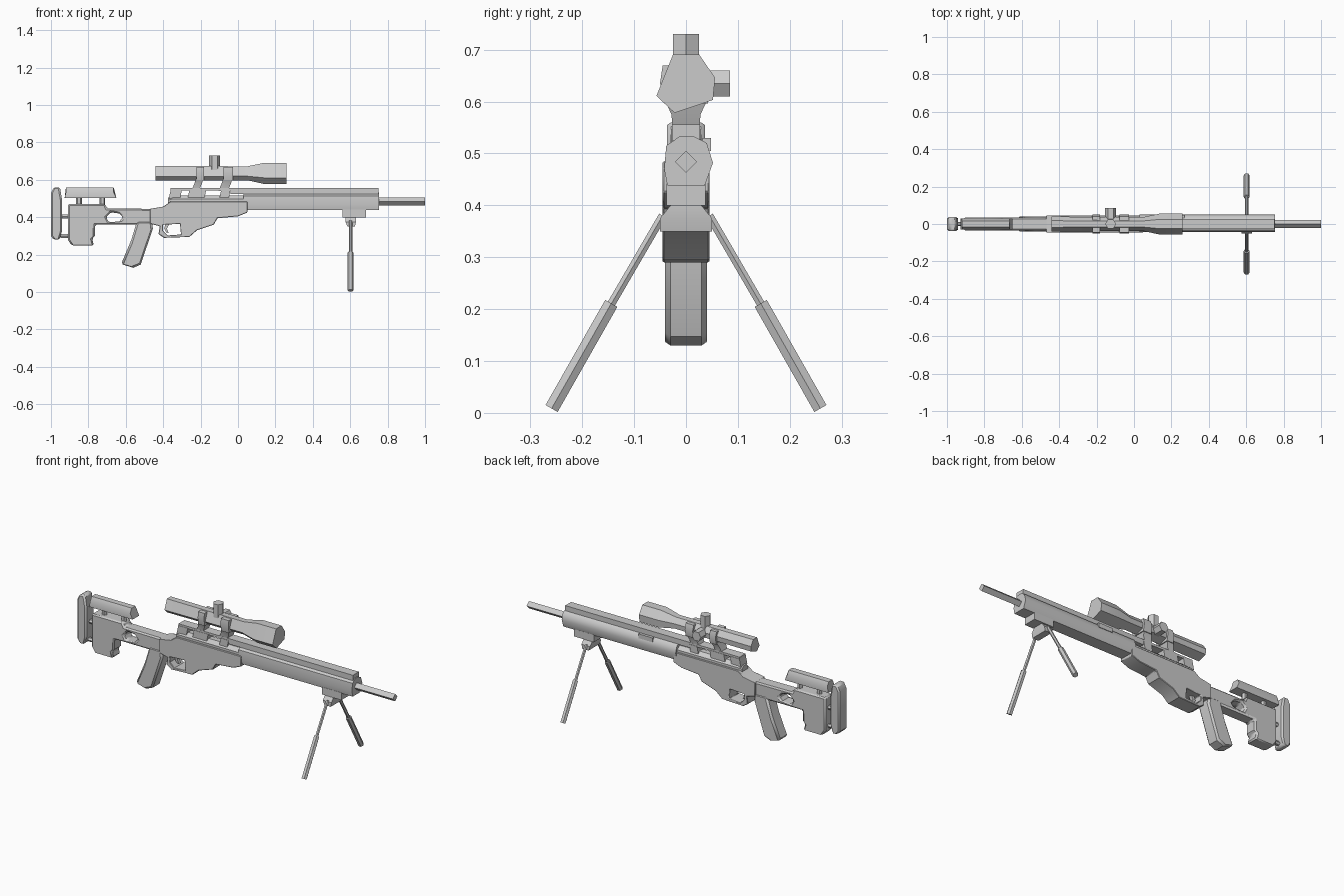
import bpy, bmesh, math
from mathutils import Vector

if "Cube" in bpy.data.objects:
    bpy.data.objects.remove(bpy.data.objects["Cube"])

grey = bpy.data.materials.new("neutral grey")
grey.diffuse_color = (0.6, 0.6, 0.6, 1)
grey.use_nodes = True
grey.node_tree.nodes["Principled BSDF"].inputs["Base Color"].default_value = grey.diffuse_color


def finish(name, bm, bevel=0.0, smooth=30):
    bmesh.ops.remove_doubles(bm, verts=bm.verts, dist=1e-5)
    bmesh.ops.recalc_face_normals(bm, faces=bm.faces)
    me = bpy.data.meshes.new(name)
    bm.to_mesh(me)
    bm.free()
    ob = bpy.data.objects.new(name, me)
    bpy.context.collection.objects.link(ob)
    me.materials.append(grey)
    if bevel:
        mod = ob.modifiers.new("chamfer", 'BEVEL')
        mod.width, mod.segments = bevel, 1
        mod.limit_method, mod.angle_limit = 'ANGLE', math.radians(50)
    bpy.ops.object.select_all(action='DESELECT')
    ob.select_set(True)
    bpy.context.view_layer.objects.active = ob
    bpy.ops.object.shade_smooth_by_angle(angle=math.radians(smooth))
    return ob


def slab(name, outline, half, holes=(), y=0.0, bevel=0.0):
    """Side outline in x, z extruded to both sides of y, with optional holes."""
    cu = bpy.data.curves.new(name, 'CURVE')
    cu.dimensions, cu.fill_mode, cu.extrude = '2D', 'BOTH', half
    for pts in (outline, *holes):
        sp = cu.splines.new('POLY')
        sp.points.add(len(pts) - 1)
        for p, (a, b) in zip(sp.points, pts):
            p.co = (a, b, 0, 1)
        sp.use_cyclic_u = True
    tmp = bpy.data.objects.new(name + "_curve", cu)
    bpy.context.collection.objects.link(tmp)
    dg = bpy.context.evaluated_depsgraph_get()
    me = bpy.data.meshes.new_from_object(tmp.evaluated_get(dg))
    bm = bmesh.new()
    bm.from_mesh(me)
    for v in bm.verts:
        v.co = Vector((v.co.x, y - v.co.z, v.co.y))
    bpy.data.objects.remove(tmp)
    bpy.data.meshes.remove(me)
    return finish(name, bm, bevel)


def loft(name, rings, smooth=30):
    """Skin a list of equal-length rings of points and cap both ends."""
    bm = bmesh.new()
    vs = [[bm.verts.new(p) for p in r] for r in rings]
    n = len(vs[0])
    for a, b in zip(vs, vs[1:]):
        for i in range(n):
            bm.faces.new((a[i], a[(i + 1) % n], b[(i + 1) % n], b[i]))
    bm.faces.new(vs[0])
    bm.faces.new(vs[-1])
    return finish(name, bm, smooth=smooth)


def section(x, pts, scale=1.0, cz=0.0):
    return [(x, y * scale, cz + z * scale) for y, z in pts]


def rod(name, p, q, r, n=6, turn=0.0):
    p, q = Vector(p), Vector(q)
    rot = (q - p).to_track_quat('Z', 'Y')
    ring = [rot @ Vector((r * math.cos(turn + math.tau * i / n),
                          r * math.sin(turn + math.tau * i / n), 0)) for i in range(n)]
    return loft(name, [[p + v for v in ring], [q + v for v in ring]], smooth=20)


def box(name, x0, x1, z0, z1, half, y=0.0):
    return slab(name, [(x0, z0), (x1, z0), (x1, z1), (x0, z1)], half, y=y)


# Shoulder pad, its rods and the rear stock with its hexagonal opening
slab("butt_pad", [(-1, 0.30), (-0.985, 0.28), (-0.955, 0.28), (-0.94, 0.33), (-0.94, 0.49),
                  (-0.952, 0.56), (-0.985, 0.56), (-1, 0.53)], 0.037, bevel=0.008)
for z in (0.30, 0.405):
    rod("butt_rod", (-0.95, 0, z), (-0.90, 0, z), 0.012)
slab("rear_stock", [(-0.91, 0.47), (-0.71, 0.47), (-0.70, 0.447), (-0.45, 0.445), (-0.45, 0.36),
                    (-0.765, 0.36), (-0.765, 0.30), (-0.78, 0.285), (-0.77, 0.25),
                    (-0.89, 0.25), (-0.91, 0.28)], 0.036,
     [[(-0.705, 0.40), (-0.68, 0.427), (-0.635, 0.42), (-0.615, 0.40), (-0.635, 0.378),
       (-0.69, 0.373)]], bevel=0.008)

# Cheek rest on two posts
loft("cheek_rest", [[(x0 if z < 0.53 else x1, y, z) for y, z in
                     ((-0.03, 0.503), (0.03, 0.503), (0.03, 0.535), (0.017, 0.56),
                      (-0.017, 0.56), (-0.03, 0.535))]
                    for x0, x1 in ((-0.927, -0.92), (-0.65, -0.665))])
for x in (-0.85, -0.725):
    rod("cheek_post", (x, 0, 0.46), (x, 0, 0.51), 0.015)

# Grip and chassis with guard opening and trigger
slab("grip", [(-0.54, 0.38), (-0.57, 0.28), (-0.625, 0.15), (-0.56, 0.13), (-0.52, 0.147),
              (-0.455, 0.34), (-0.46, 0.38)], 0.04, bevel=0.01)
slab("chassis", [(-0.47, 0.445), (-0.40, 0.457), (-0.36, 0.485), (0.05, 0.485), (0.05, 0.425),
                 (0.0, 0.405), (-0.11, 0.395), (-0.13, 0.36), (-0.22, 0.33), (-0.26, 0.295),
                 (-0.395, 0.29), (-0.425, 0.31), (-0.418, 0.352), (-0.47, 0.365)], 0.045,
     [[(-0.402, 0.36), (-0.31, 0.365), (-0.305, 0.308), (-0.375, 0.303), (-0.402, 0.33)]],
     bevel=0.006)
slab("trigger", [(-0.385, 0.37), (-0.365, 0.37), (-0.38, 0.34), (-0.37, 0.315),
                 (-0.385, 0.32), (-0.395, 0.34)], 0.01)

# Receiver tube, faceted shroud and square barrel
tube = [(0.040 * math.cos(math.tau * (i + .5) / 8), 0.034 * math.sin(math.tau * (i + .5) / 8))
        for i in range(8)]
loft("receiver", [section(-0.375, tube, 0.7, 0.482), section(-0.35, tube, 1, 0.485),
                  section(0.05, tube, 1, 0.485)])
shroud = [(-0.038, 0.515), (-0.012, 0.533), (0.015, 0.533), (0.040, 0.52), (0.052, 0.482),
          (0.036, 0.438), (-0.036, 0.438), (-0.042, 0.47)]
loft("shroud", [section(0.03, shroud), section(0.755, shroud)], smooth=50)
rod("barrel", (0.74, 0, 0.484), (1, 0, 0.484), 0.021, n=4)
box("side_plate", 0.18, 0.27, 0.505, 0.53, 0.008, y=0.04)

# Top rail: solid in front, bridged with feet behind
box("front_rail", -0.04, 0.75, 0.525, 0.556, 0.027)
box("rear_rail", -0.36, -0.04, 0.543, 0.556, 0.027)
for x0, x1 in ((-0.36, -0.30), (-0.26, -0.17), (-0.09, -0.04)):
    slab("rail_foot", [(x0 - 0.01, 0.50), (x1 - 0.01, 0.50), (x1, 0.546), (x0, 0.546)], 0.029)

# Scope with flared front
lens = [(0.025, 0.055), (-0.025, 0.055), (-0.057, -0.025), (-0.022, -0.058),
        (0.052, -0.033), (0.056, 0.01)]
loft("scope", [section(x, lens, s, 0.636) for x, s in
               ((-0.44, 0.70), (0.05, 0.66), (0.14, 1), (0.26, 1))], smooth=25)

# Scope mounts: slanted necks and rings
for x, w in ((-0.205, 0.04), (-0.055, 0.05)):
    loft("mount_neck", [[(x + dx + sx * w / 2, sy * h, z)
                         for sx, sy in ((-1, -1), (1, -1), (1, 1), (-1, 1))]
                        for dx, h, z in ((-0.025, 0.025, 0.54), (-0.01, 0.028, 0.575),
                                         (0, 0.042, 0.605))])
    loft("mount_ring", [section(x + s * w / 2 + 0.003,
                                [(-0.042, -0.04), (0.042, -0.04), (0.05, 0), (0.04, 0.033),
                                 (-0.045, 0.033), (-0.05, 0)], 1, 0.636) for s in (-1, 1)])

# Adjustment knobs on top and at the side
rod("top_knob", (-0.125, 0, 0.65), (-0.125, 0, 0.73), 0.029, n=6)
rod("side_knob", (-0.125, 0.02, 0.635), (-0.125, 0.085, 0.635), 0.029, n=6)

# Bipod: block, flared hinge and two telescoping legs
box("bipod_block", 0.56, 0.685, 0.40, 0.442, 0.038)
loft("bipod_hinge", [[(x0, -h, z), (x1, -h, z), (x1, h, z), (x0, h, z)]
                     for x0, x1, h, z in ((0.575, 0.63, 0.028, 0.402),
                                          (0.575, 0.63, 0.05, 0.375),
                                          (0.585, 0.625, 0.05, 0.35))])
for s in (-1, 1):
    rod("upper_leg", (0.602, s * 0.045, 0.38), (0.602, s * 0.147, 0.205), 0.009)
    rod("lower_leg", (0.602, s * 0.144, 0.211), (0.602, s * 0.259, 0.0085), 0.0155)
